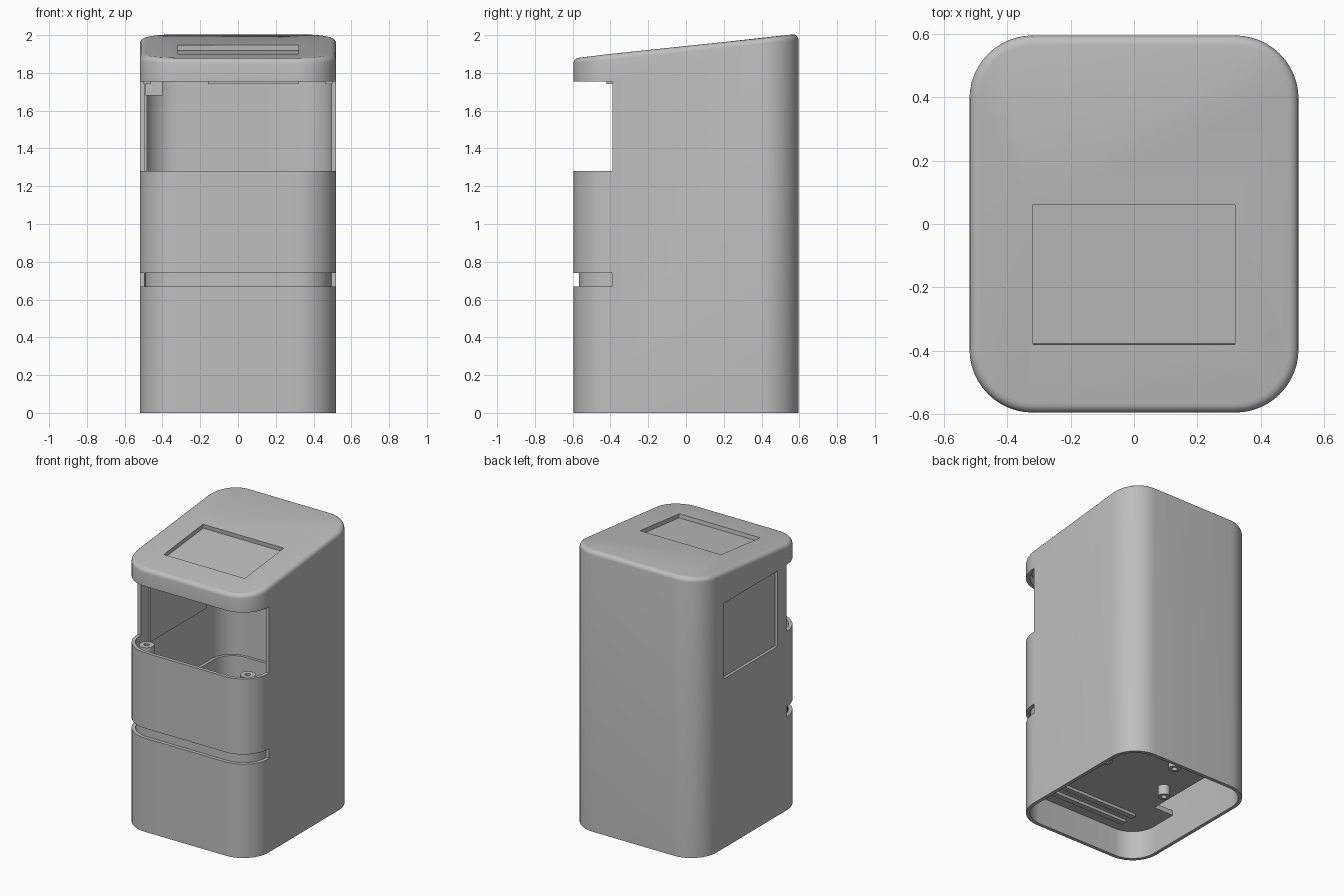
import bpy, bmesh, math
from mathutils import Matrix, Vector

cube = bpy.data.objects.get("Cube")
if cube:
    bpy.data.objects.remove(cube, do_unlink=True)

HX, HY, R, WALL = 0.52, 0.596, 0.2, 0.025
SLOPE = 0.104

grey = bpy.data.materials.new("plain_grey")
grey.use_nodes = True
grey.diffuse_color = (0.52, 0.52, 0.52, 1)
grey.node_tree.nodes["Principled BSDF"].inputs["Base Color"].default_value = grey.diffuse_color


def finish(name, bm):
    bmesh.ops.recalc_face_normals(bm, faces=bm.faces)
    mesh = bpy.data.meshes.new(name)
    bm.to_mesh(mesh)
    bm.free()
    mesh.materials.append(grey)
    obj = bpy.data.objects.new(name, mesh)
    bpy.context.collection.objects.link(obj)
    return obj


def rounded_prism(name, inset, z0, z1, slope=0.0, bevel=0.0):
    """Upright prism on the body's rounded outline, with an optional sloped top."""
    bm = bmesh.new()
    r = R - inset
    ring = []
    for k, (sx, sy) in enumerate([(1, 1), (-1, 1), (-1, -1), (1, -1)]):
        for i in range(13):
            a = math.radians(90 * (k + i / 12))
            ring.append(bm.verts.new((sx * (HX - R) + r * math.cos(a),
                                      sy * (HY - R) + r * math.sin(a), z0)))
    base = bm.faces.new(ring)
    lid = bmesh.ops.extrude_face_region(bm, geom=[base], use_keep_orig=True)["geom"]
    for v in [g for g in lid if isinstance(g, bmesh.types.BMVert)]:
        v.co.z = z1 + slope * v.co.y
    if bevel:
        top = [g for g in lid if isinstance(g, bmesh.types.BMFace)][0]
        bmesh.ops.bevel(bm, geom=list(top.edges), offset=bevel, segments=4,
                        profile=0.5, affect='EDGES')
    return finish(name, bm)


def box(name, lo, hi, tilt=0.0):
    lo, hi = Vector(lo), Vector(hi)
    bm = bmesh.new()
    bmesh.ops.create_cube(bm, size=1, matrix=Matrix.Translation((lo + hi) / 2)
                          @ Matrix.Rotation(tilt, 4, 'X')
                          @ Matrix.Diagonal((*(hi - lo), 1)))
    return finish(name, bm)


def cylinder(name, x, y, z0, z1, radius):
    bm = bmesh.new()
    bmesh.ops.create_cone(bm, cap_ends=True, segments=24, radius1=radius, radius2=radius,
                          depth=z1 - z0, matrix=Matrix.Translation((x, y, (z0 + z1) / 2)))
    return finish(name, bm)


def cut(obj, cutter):
    cutter.hide_render = True
    mod = obj.modifiers.new("cut", 'BOOLEAN')
    mod.operation, mod.solver, mod.object = 'DIFFERENCE', 'EXACT', cutter
    bpy.context.view_layer.objects.active = obj
    bpy.ops.object.modifier_apply(modifier=mod.name)
    bpy.data.objects.remove(cutter, do_unlink=True)


def smooth(obj):
    bpy.ops.object.select_all(action='DESELECT')
    obj.select_set(True)
    bpy.context.view_layer.objects.active = obj
    bpy.ops.object.shade_smooth_by_angle(angle=math.radians(30))


# Hollow body with a sloped, softened top
body = rounded_prism("body_shell", 0, 0, 1.942, SLOPE, 0.03)
cut(body, rounded_prism("cavity", WALL, -0.2, 1.872, SLOPE))

# Front opening, groove below it, and side panel opening
cut(body, box("front_opening", (-1, -1, 1.28), (1, -0.39, 1.755)))
cut(body, box("front_groove", (-1, -1, 0.67), (1, -0.39, 0.74)))
cut(body, box("side_opening", (-0.7, -0.29, 1.21), (-0.4, 0.315, 1.75)))

# Screen recess in the sloped top
recess_y = -0.16
recess_z = 1.942 + SLOPE * recess_y
cut(body, box("screen_recess", (-0.32, recess_y - 0.222, recess_z - 0.03),
              (0.32, recess_y + 0.222, recess_z + 0.17 - 0.03 + 0.03 - 0.14),
              math.atan(SLOPE)))
smooth(body)

# Liner ring showing behind the groove
liner = rounded_prism("groove_liner", WALL + 0.004, 0.6, 0.81)
cut(liner, rounded_prism("liner_cavity", WALL + 0.024, 0.5, 0.9))
smooth(liner)

# Panel behind the side opening, screen mount and ceiling tabs
box("side_panel", (-0.5, -0.3, 1.2), (-0.482, 0.335, 1.765))
box("screen_mount", (-0.16, -0.4, 1.74), (0.32, 0.08, 1.83))
box("ceiling_block", (-0.49, -0.38, 1.68), (-0.4, -0.3, 1.86))
for side in (-1, 1):
    box("ceiling_tab", (side * 0.48 - 0.02, -0.42, 1.74), (side * 0.48 + 0.02, -0.3, 1.86))

# Internal floor with a side notch, raised strips and screw bosses
floor = rounded_prism("internal_floor", WALL - 0.003, 0.2, 0.235)
cut(floor, box("floor_notch", (-0.6, -0.2, 0.1), (-0.34, 0.4, 0.4)))
smooth(floor)
for y in (-0.46, -0.36):
    box("floor_strip", (-0.3, y - 0.02, 0.18), (0.42, y + 0.02, 0.21))
for x, y in ((-0.22, 0.04), (-0.04, 0.36), (0.36, 0.15)):
    boss = cylinder("floor_boss", x, y, 0.13, 0.21, 0.04)
    cut(boss, cylinder("boss_hole", x, y, 0.1, 0.19, 0.018))
    smooth(boss)

# Screw posts in the front corners just below the opening
for side in (-1, 1):
    post = cylinder("corner_post", side * 0.4, -0.46, 1.12, 1.265, 0.05)
    cut(post, cylinder("post_hole", side * 0.4, -0.46, 1.2, 1.4, 0.018))
    smooth(post)
